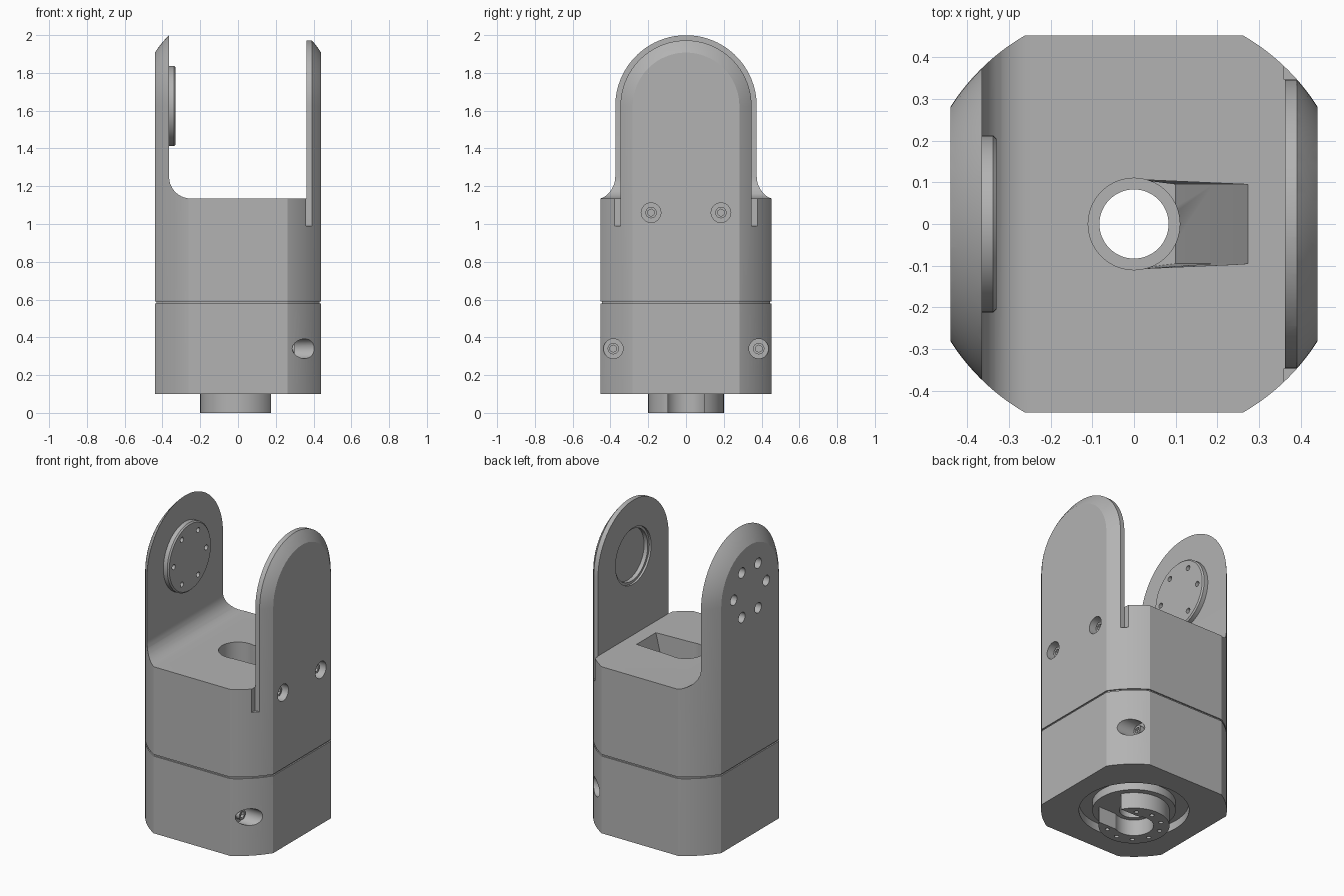
import bpy, math
from mathutils import Matrix, Vector
from math import sin, cos, pi, radians

cube = bpy.data.objects.get("Cube")
if cube:
    bpy.data.objects.remove(cube, do_unlink=True)

grey = bpy.data.materials.new("plain grey")
grey.use_nodes = True
GREY = (0.45, 0.45, 0.45, 1)
grey.diffuse_color = GREY
grey.node_tree.nodes["Principled BSDF"].inputs["Base Color"].default_value = GREY

R = 0.523        # radius of the rounded envelope
PIVOT = 1.625    # height of the joint axis
DECK = 1.135     # top of the body between the arms
ALONG_X = Matrix.Rotation(radians(90), 4, 'Y')


def loft(name, rings, matrix=Matrix()):
    """Closed solid skinned through rings of equal point count."""
    n = len(rings[0])
    verts = [matrix @ Vector(p) for ring in rings for p in ring]
    faces = [list(range(n))[::-1], list(range((len(rings) - 1) * n, len(rings) * n))]
    for k in range(len(rings) - 1):
        for i in range(n):
            j = (i + 1) % n
            faces.append((k * n + i, k * n + j, (k + 1) * n + j, (k + 1) * n + i))
    mesh = bpy.data.meshes.new(name)
    mesh.from_pydata(verts, [], faces)
    mesh.materials.append(grey)
    ob = bpy.data.objects.new(name, mesh)
    bpy.context.collection.objects.link(ob)
    return ob


def lathe(name, profile, matrix=Matrix(), n=48):
    """Revolve (radius, height) pairs, given from low to high."""
    return loft(name, [[(r * cos(2 * pi * i / n), r * sin(2 * pi * i / n), z)
                        for i in range(n)] for r, z in profile], matrix)


def x_lathe(name, profile, y, z, n=48):
    """Revolve (radius, x) pairs about a line along x."""
    return lathe(name, profile, Matrix.Translation((0, y, z)) @ ALONG_X, n)


def box(name, x0, x1, y0, y1, z0, z1):
    ring = [(x0, y0), (x1, y0), (x1, y1), (x0, y1)]
    return loft(name, [[(x, y, z) for x, y in ring] for z in (z0, z1)])


def boolean(ob, cutter, operation='DIFFERENCE'):
    cutter.hide_render = True
    mod = ob.modifiers.new("cut", 'BOOLEAN')
    mod.operation, mod.solver, mod.object = operation, 'EXACT', cutter
    bpy.context.view_layer.objects.active = ob
    bpy.ops.object.modifier_apply(modifier=mod.name)
    bpy.data.objects.remove(cutter, do_unlink=True)


def finish(ob):
    bpy.ops.object.select_all(action='DESELECT')
    ob.select_set(True)
    bpy.context.view_layer.objects.active = ob
    bpy.ops.object.shade_smooth_by_angle(angle=radians(25))


# Body envelope: domed cylinder meeting a block, both with a seam groove
g0, g1, gap = 0.58, 0.59, 0.008
dome = [(R * cos(a), PIVOT + R * sin(a)) for a in (radians(4 * k) for k in range(22))]
body = lathe("body_fork", [(R, 0.1), (R, g0), (R - gap, g0), (R - gap, g1), (R, g1)] + dome, n=144)
block = loft("block", [[(sx * (0.44 - d), sy * (0.452 - d), z)
                        for sx, sy in ((-1, -1), (1, -1), (1, 1), (-1, 1))]
                       for z, d in ((0, 0), (g0, 0), (g0, gap), (g1, gap), (g1, 0), (2.3, 0))])
boolean(body, block, 'INTERSECT')

# Open space between the arms, with a fillet at the foot of the fixed arm
f = 0.115
profile = [(-0.365 + f - f * sin(t), DECK + f - f * cos(t))
           for t in (radians(9 * k) for k in range(11))]
profile += [(-0.365, 2.4), (0.362, 2.4), (0.362, DECK)]
boolean(body, loft("gap", [[(x, y, z) for x, z in profile] for y in (-0.7, 0.7)]))

# Trim the cover arm narrower, leaving slots beside its foot
w = 0.347
arch = [(w * cos(t), PIVOT + w * sin(t)) for t in (radians(5 * k) for k in range(37))]
arch += [(-w, 0.8), (w, 0.8)]
frame = box("frame", 0.36, 0.6, -0.7, 0.7, 0.99, 2.4)
boolean(frame, loft("arch", [[(x, y, z) for y, z in arch] for x in (0.2, 0.8)]))
boolean(body, frame)

# Cable bore and the tapering side passage
boolean(body, lathe("bore", [(0.083, -0.1), (0.083, 0.45), (0.11, 0.45), (0.11, 1.3)], n=64))
passage = [[(0, -0.108, z), (x, -0.095, z), (x, 0.095, z), (0, 0.108, z)]
           for z, x in ((0.5, 0.1), (0.8, 0.19), (1.2, 0.29))]
boolean(body, loft("passage", passage))

# Ring groove in the underside
groove = lathe("groove", [(0.31, 0), (0.31, 0.15)], n=64)
boolean(groove, lathe("core", [(0.235, -0.1), (0.235, 0.3)], n=64))
boolean(body, groove)

# Bearing seat inside the cover arm
boolean(body, x_lathe("seat", [(0.175, 0.3), (0.175, 0.375), (0.16, 0.375), (0.16, 0.4)], 0, PIVOT))

# Flange disc on the fixed arm, with six bolt holes through both
disc = x_lathe("flange_disc", [(0.212, -0.366), (0.212, -0.338), (0.204, -0.33)], 0, PIVOT, 64)
for k in range(6):
    y, z = 0.16 * cos(k * pi / 3), PIVOT + 0.16 * sin(k * pi / 3)
    boolean(disc, x_lathe("hole", [(0.016, -0.36), (0.016, -0.3)], y, z, 16))
    boolean(body, x_lathe("hole", [(0.032, -0.5), (0.032, -0.385)], y, z, 24))

# Counterbored socket screws: two in the cover arm, two in the lower corners
screws = []
for place, y, z, floor in (("cover", 0.185, 1.06, 0.385), ("corner", 0.385, 0.34, 0.275)):
    for side in (-1, 1):
        boolean(body, x_lathe("counterbore", [(0.052, floor), (0.052, 0.6)], side * y, z, 32))
        screw = x_lathe(place + "_screw", [(0.03, floor - 0.005), (0.03, floor + 0.025)], side * y, z, 24)
        boolean(screw, x_lathe("socket", [(0.019, floor + 0.008), (0.019, floor + 0.1)], side * y, z, 6))
        screws.append(screw)

# C-shaped boss underneath, open toward +x
boss = lathe("base_boss", [(0.2, 0), (0.2, 0.1)], n=64)
boolean(boss, lathe("boss_bore", [(0.11, -0.1), (0.11, 0.2)]))
boolean(boss, box("boss_slot", 0, 0.4, -0.095, 0.095, -0.1, 0.2))
for k in range(8):
    t = radians(55 + k * 250 / 7)
    spot = Matrix.Translation((0.155 * cos(t), 0.155 * sin(t), 0))
    boolean(boss, lathe("pin_hole", [(0.013, -0.1), (0.013, 0.05)], spot, 12))

for ob in [body, disc, boss] + screws:
    finish(ob)
